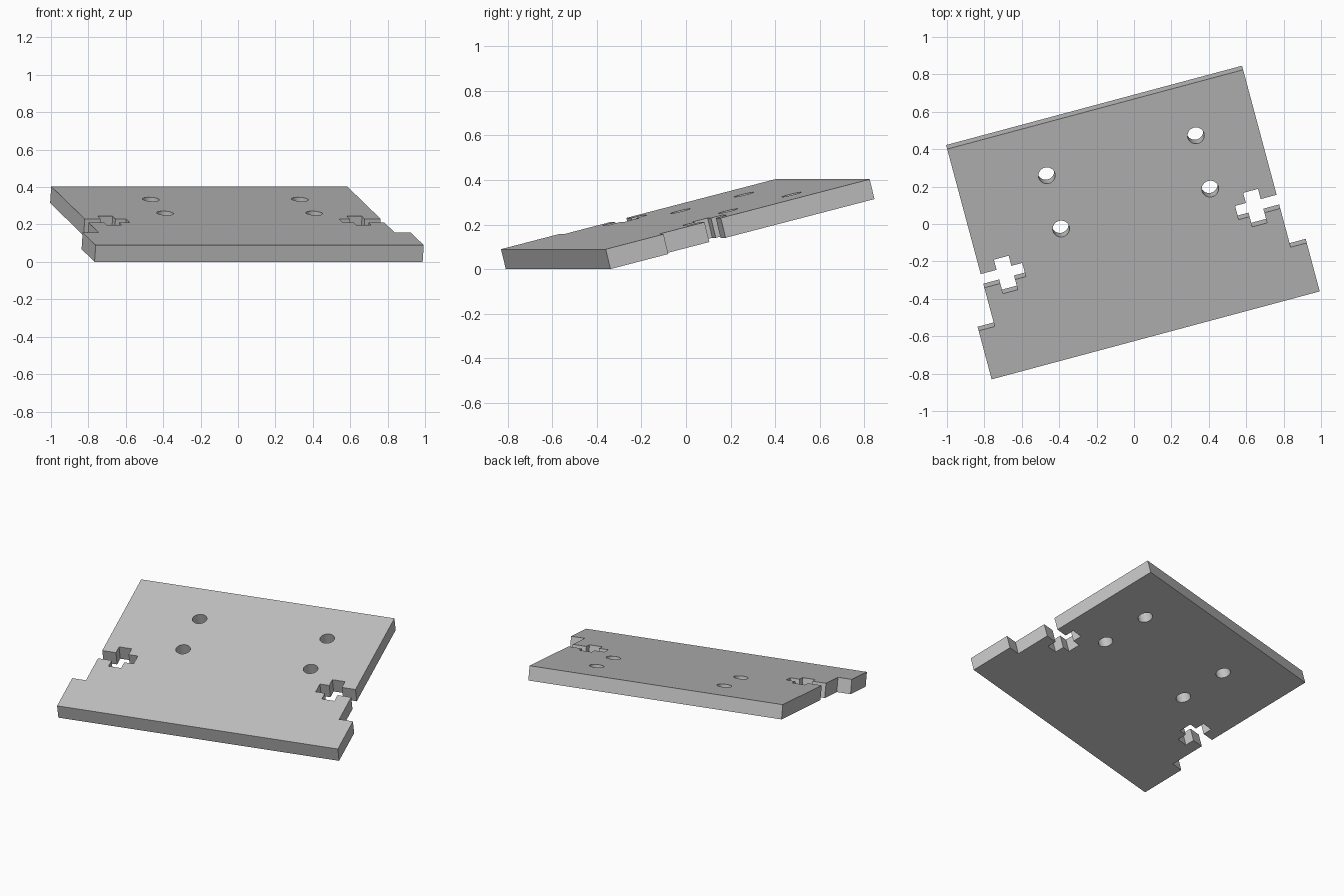
import bpy
import bmesh
from math import radians
from mathutils import Matrix

cube = bpy.data.objects.get("Cube")
if cube:
    bpy.data.objects.remove(cube, do_unlink=True)

THICK = 0.092
# Plate pose: turned about z, tilted up towards the back
POSE = (Matrix.Translation((-0.0406, -0.0109, 0.2415))
        @ Matrix.Rotation(radians(15), 4, 'Z')
        @ Matrix.Rotation(radians(14.1), 4, 'X'))

grey = bpy.data.materials.new("plain grey")
grey.use_nodes = True
grey.diffuse_color = (0.55, 0.55, 0.55, 1)
grey.node_tree.nodes["Principled BSDF"].inputs["Base Color"].default_value = (0.55, 0.55, 0.55, 1)


def make_object(name, bm):
    mesh = bpy.data.meshes.new(name)
    bmesh.ops.recalc_face_normals(bm, faces=bm.faces)
    bm.to_mesh(mesh)
    bm.free()
    mesh.materials.append(grey)
    obj = bpy.data.objects.new(name, mesh)
    bpy.context.collection.objects.link(obj)
    obj.matrix_world = POSE
    return obj


# Right half of the outline: front tab, step, cross-shaped nut slot, back corner
EDGE, TAB = 0.819, 0.908
SLOT_Y, SLOT_HALF, NUT_HALF = -0.087, 0.039, 0.097
SLOT_END, NUT_IN, NUT_OUT = 0.589, 0.649, 0.731
slot_lower = [(EDGE, SLOT_HALF), (NUT_OUT, SLOT_HALF), (NUT_OUT, NUT_HALF),
              (NUT_IN, NUT_HALF), (NUT_IN, SLOT_HALF), (SLOT_END, SLOT_HALF)]
half = [(TAB, -0.624), (TAB, -0.347), (EDGE, -0.347)]
half += [(x, SLOT_Y - d) for x, d in slot_lower]
half += [(x, SLOT_Y + d) for x, d in reversed(slot_lower)]
half += [(EDGE, 0.6655)]
outline = half + [(-x, y) for x, y in reversed(half)]

# Plate, extruded down from its top face
bm = bmesh.new()
top = bm.faces.new([bm.verts.new((x, y, 0)) for x, y in outline])
extruded = bmesh.ops.extrude_face_region(bm, geom=[top], use_keep_orig=True)
moved = [g for g in extruded["geom"] if isinstance(g, bmesh.types.BMVert)]
bmesh.ops.translate(bm, verts=moved, vec=(0, 0, -THICK))
plate = make_object("plate", bm)

# Four round mounting holes
bm = bmesh.new()
for x in (-0.341, 0.484):
    for y in (0.0785, 0.3825):
        bmesh.ops.create_cone(bm, cap_ends=True, segments=32, radius1=0.045,
                              radius2=0.045, depth=THICK * 3,
                              matrix=Matrix.Translation((x, y, -THICK / 2)))
cutter = make_object("hole_cutter", bm)
cutter.hide_render = True

cut = plate.modifiers.new("holes", 'BOOLEAN')
cut.operation = 'DIFFERENCE'
cut.solver = 'EXACT'
cut.object = cutter
bpy.ops.object.select_all(action='DESELECT')
plate.select_set(True)
bpy.context.view_layer.objects.active = plate
bpy.ops.object.modifier_apply(modifier=cut.name)
bpy.data.objects.remove(cutter, do_unlink=True)
bpy.ops.object.shade_smooth_by_angle(angle=radians(30))
